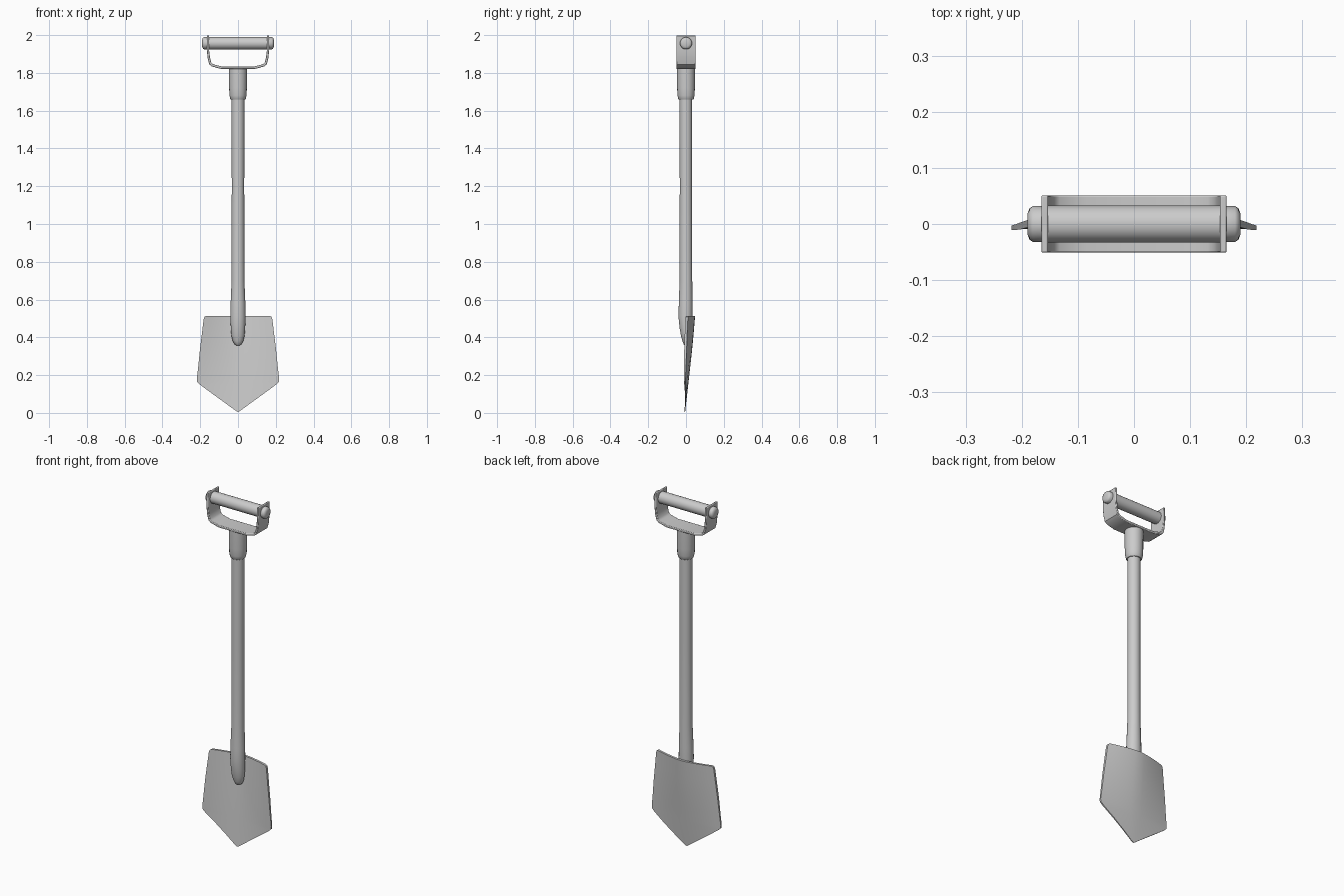
import bpy, bmesh, math

if "Cube" in bpy.data.objects:
    bpy.data.objects.remove(bpy.data.objects["Cube"])


def finish(name, verts, faces, angle=35):
    me = bpy.data.meshes.new(name)
    me.from_pydata(verts, [], faces)
    bm = bmesh.new()
    bm.from_mesh(me)
    bmesh.ops.recalc_face_normals(bm, faces=bm.faces)
    bm.to_mesh(me)
    bm.free()
    ob = bpy.data.objects.new(name, me)
    bpy.context.collection.objects.link(ob)
    bpy.ops.object.select_all(action='DESELECT')
    ob.select_set(True)
    bpy.context.view_layer.objects.active = ob
    bpy.ops.object.shade_smooth_by_angle(angle=math.radians(angle))
    return ob


def loft(name, rings, place, n=20):
    """rings: (t, half width, near, far); place maps (t, a, b) to a point."""
    verts, faces = [], []
    for t, r, near, far in rings:
        mid, rb = (near + far) / 2, (far - near) / 2
        for i in range(n):
            a = math.tau * i / n
            verts.append(place(t, r * math.cos(a), mid + rb * math.sin(a)))
    for k in range(len(rings) - 1):
        for i in range(n):
            j = (i + 1) % n
            faces.append((k*n + i, k*n + j, k*n + n + j, k*n + n + i))
    faces += [tuple(range(n)), tuple(range((len(rings) - 1) * n, len(rings) * n))]
    return finish(name, verts, faces)


def upright(t, a, b):
    return (a, b, t)


GRIP_Z = 1.957


def sideways(t, a, b):
    return (t, a, GRIP_Z + b)


# Wooden shaft, flattened to a rounded nose against the blade
loft("shaft", [
    (0.357, 0.008, -0.006, 0.022), (0.363, 0.018, -0.012, 0.026),
    (0.38, 0.028, -0.019, 0.028), (0.41, 0.035, -0.027, 0.030),
    (0.45, 0.038, -0.034, 0.033), (0.51, 0.040, -0.040, 0.035),
    (0.58, 0.039, -0.038, 0.035), (0.70, 0.034, -0.034, 0.033),
    (1.20, 0.033, -0.033, 0.032), (1.70, 0.034, -0.034, 0.033)], upright)

# Socket joining shaft and handle
loft("handle_socket", [(z, r, -r, r) for z, r in
     ((1.658, 0.038), (1.662, 0.041), (1.68, 0.045), (1.72, 0.047), (1.828, 0.048))], upright)

# Blade: dished sheet, ridge at the back, thickened
rows = [(0.513, 0.170), (0.508, 0.178), (0.495, 0.182), (0.42, 0.191), (0.33, 0.202),
        (0.24, 0.211), (0.18, 0.218), (0.165, 0.217), (0.15, 0.202), (0.10, 0.134),
        (0.05, 0.065), (0.02, 0.024), (0.010, 0.010), (0.006, 0.002)]
COLS = 12
verts, faces = [], []
for z, w in rows:
    for c in range(COLS + 1):
        x = w * (2 * c / COLS - 1)
        verts.append((x, -0.009 + 0.044 * z / 0.51 * (1 - (abs(x) / 0.2) ** 1.5), z))
for r in range(len(rows) - 1):
    for c in range(COLS):
        a = r * (COLS + 1) + c
        b = a + COLS + 1
        faces.append((a, b, b + 1, a + 1))
# a second sheet slightly behind the first closes the plate
count = len(verts)
back = [(x, y + 0.004 + 0.009 * min(1, z / 0.35), z) for x, y, z in verts]
rim = ([c for c in range(COLS + 1)]
       + [r * (COLS + 1) + COLS for r in range(1, len(rows))]
       + [(len(rows) - 1) * (COLS + 1) + c for c in range(COLS - 1, -1, -1)]
       + [r * (COLS + 1) for r in range(len(rows) - 2, 0, -1)])
faces += [tuple(i + count for i in reversed(f)) for f in faces]
faces += [(p, q, q + count, p + count) for p, q in zip(rim, rim[1:] + rim[:1])]
finish("blade", verts + back, faces)

# U-shaped handle bracket: bent strip swept through y
outer = [(0.165, 1.998), (0.165, 1.92), (0.160, 1.875), (0.152, 1.845), (0.138, 1.834), (0.09, 1.821)]
inner = [(0.153, 1.998), (0.153, 1.92), (0.148, 1.880), (0.142, 1.855), (0.132, 1.846), (0.085, 1.834)]
outer += [(-x, z) for x, z in reversed(outer)]
inner += [(-x, z) for x, z in reversed(inner)]
n = len(outer)
verts = [(x, y, z) for y in (-0.051, 0.051) for loop in (outer, inner) for x, z in loop]
faces = []
for i in range(n - 1):
    o, p = i, n + i
    faces += [(o, o + 1, p + 1, p), (o + 2*n, p + 2*n, p + 2*n + 1, o + 2*n + 1),
              (o, o + 2*n, o + 2*n + 1, o + 1), (p, p + 1, p + 2*n + 1, p + 2*n)]
faces += [(e, n + e, 3*n + e, 2*n + e) for e in (0, n - 1)]
bracket = finish("handle_bracket", verts, faces)
bev = bracket.modifiers.new("edge_round", 'BEVEL')
bev.width = 0.003
bev.segments = 2
bev.limit_method = 'ANGLE'
bev.angle_limit = math.radians(50)

# Grip bar and end caps
loft("grip", [(x, 0.033, -0.033, 0.033) for x in (-0.155, 0.155)], sideways)
for side, label in ((-1, "left"), (1, "right")):
    loft("grip_cap_" + label, [(side * x, r, -r, r) for x, r in
         ((0.160, 0.032), (0.180, 0.032), (0.186, 0.028), (0.190, 0.018))], sideways)
